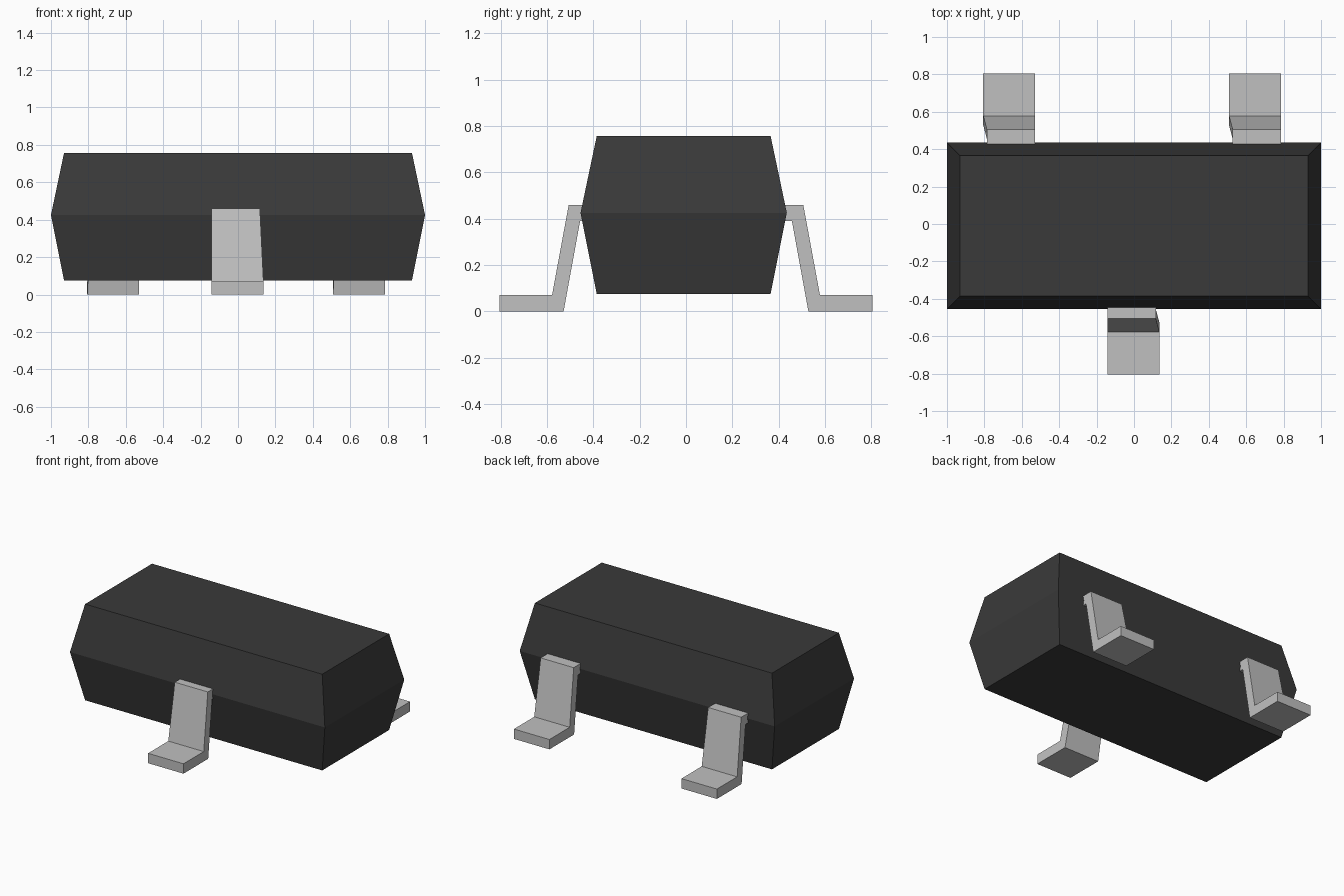
import bpy
import bmesh

cube = bpy.data.objects.get("Cube")
if cube:
    bpy.data.objects.remove(cube, do_unlink=True)


def make_material(name, rgb, roughness):
    mat = bpy.data.materials.new(name)
    mat.use_nodes = True
    mat.diffuse_color = (*rgb, 1)
    shader = mat.node_tree.nodes["Principled BSDF"]
    shader.inputs["Base Color"].default_value = (*rgb, 1)
    shader.inputs["Roughness"].default_value = roughness
    return mat


def loft(name, rings, mat):
    """Join matching rings of points into a closed, flat-faced solid."""
    bm = bmesh.new()
    loops = [[bm.verts.new(p) for p in ring] for ring in rings]
    n = len(loops[0])
    for a, b in zip(loops, loops[1:]):
        for i in range(n):
            j = (i + 1) % n
            bm.faces.new((a[i], a[j], b[j], b[i]))
    bm.faces.new(loops[0][::-1])
    bm.faces.new(loops[-1])
    bmesh.ops.recalc_face_normals(bm, faces=bm.faces)
    mesh = bpy.data.meshes.new(name)
    bm.to_mesh(mesh)
    bm.free()
    mesh.materials.append(mat)
    obj = bpy.data.objects.new(name, mesh)
    bpy.context.collection.objects.link(obj)
    return obj


black = make_material("black plastic", (0.042, 0.042, 0.042), 0.6)
silver = make_material("silver metal", (0.53, 0.53, 0.53), 0.5)

# Body: rectangle sections, widest at the parting line
BODY_Y = -0.01


def rectangle(hx, hy, z):
    return [(sx * hx, BODY_Y + sy * hy, z)
            for sx, sy in ((-1, -1), (1, -1), (1, 1), (-1, 1))]


loft("body", [rectangle(0.93, 0.375, 0.075),
              rectangle(1.0, 0.445, 0.425),
              rectangle(0.93, 0.375, 0.757)], black)

# Leads: bent profile (distance outward, height, half width of tapered side)
LEAD = [(0.805, 0.0, 0.139), (0.528, 0.0, 0.139), (0.457, 0.39, 0.12),
        (0.40, 0.39, 0.12), (0.40, 0.46, 0.12), (0.506, 0.46, 0.12),
        (0.578, 0.07, 0.139), (0.805, 0.07, 0.139)]


def make_lead(name, x, side):
    """side is 1 for the front, -1 for the back (turned half round)."""
    straight = [(x - side * 0.139, -side * d, z) for d, z, w in LEAD]
    tapered = [(x + side * w, -side * d, z) for d, z, w in LEAD]
    loft(name, [straight, tapered], silver)


make_lead("front_lead", -0.003, 1)
make_lead("back_left_lead", 0.647, -1)
make_lead("back_right_lead", -0.667, -1)
